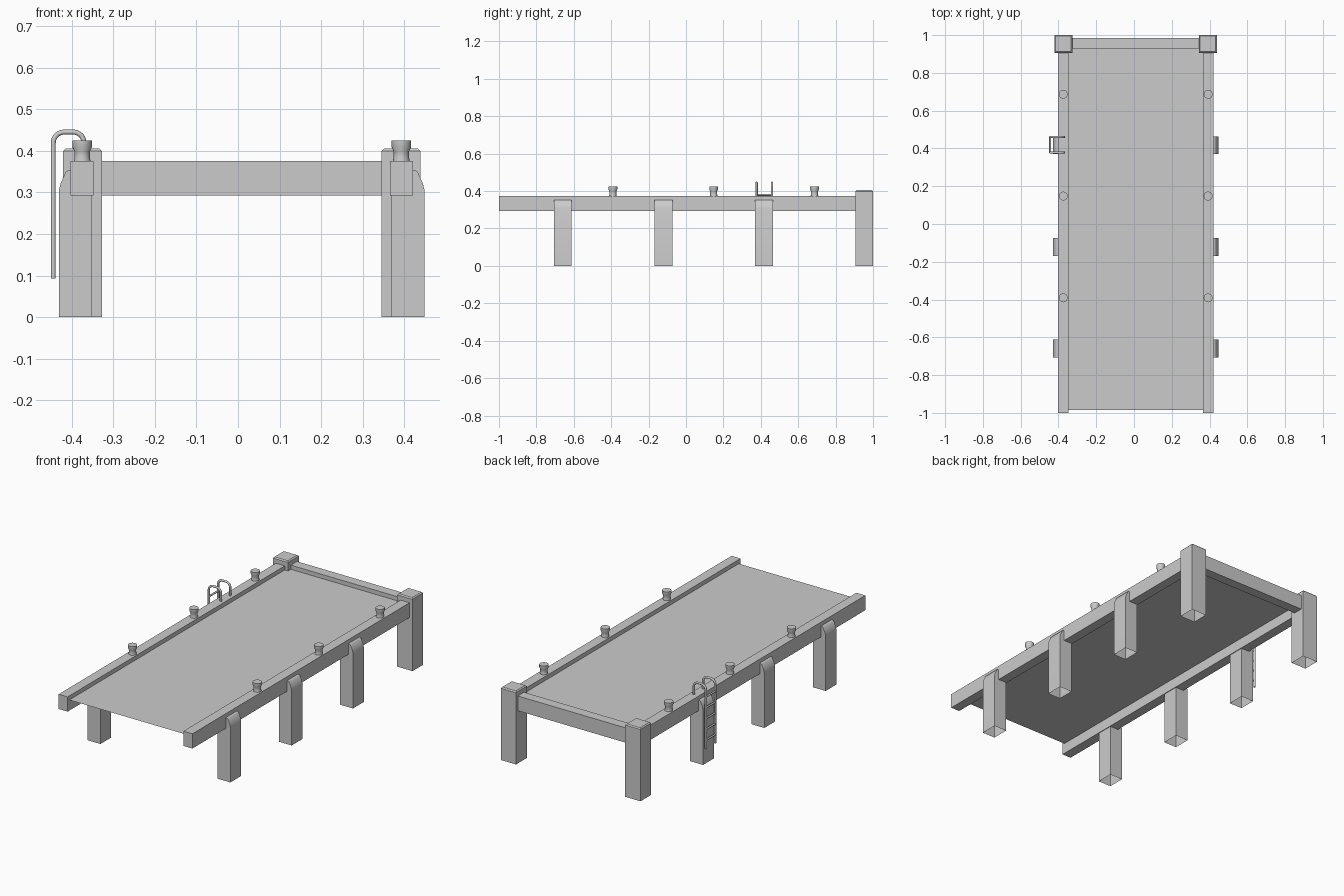
import bpy, bmesh, math
from mathutils import Vector

if "Cube" in bpy.data.objects:
    bpy.data.objects.remove(bpy.data.objects["Cube"])

CX = 0.009            # pier axis (the ladder shifts the overall bounds)
BEAM_Z = (0.293, 0.375)


def finish(name, bm, smooth=None):
    bmesh.ops.recalc_face_normals(bm, faces=bm.faces)
    me = bpy.data.meshes.new(name)
    bm.to_mesh(me)
    bm.free()
    ob = bpy.data.objects.new(name, me)
    bpy.context.collection.objects.link(ob)
    if smooth:
        bpy.ops.object.select_all(action='DESELECT')
        ob.select_set(True)
        bpy.context.view_layer.objects.active = ob
        bpy.ops.object.shade_smooth_by_angle(angle=math.radians(smooth))
    return ob


def box(name, x, y, z, bevel_top=0, open_bottom=False):
    bm = bmesh.new()
    bmesh.ops.create_cube(bm, size=1)
    for v in bm.verts:
        v.co = Vector([a + (b - a) * (c + 0.5) for (a, b), c in zip((x, y, z), v.co)])
    if bevel_top:
        edges = [e for e in bm.edges if all(v.co.z > z[1] - 1e-4 for v in e.verts)]
        bmesh.ops.bevel(bm, geom=edges, offset=bevel_top, segments=1, affect='EDGES')
    if open_bottom:
        low = [f for f in bm.faces if f.calc_center_median().z < z[0] + 1e-4]
        bmesh.ops.delete(bm, geom=low, context='FACES_ONLY')
    return finish(name, bm)


def pile(name, side, y):
    # side profile with a sloped shoulder, extruded along y
    prof = [(0.36, 0), (0.439, 0), (0.439, 0.307), (0.435, 0.322),
            (0.423, 0.349), (0.417, 0.353), (0.36, 0.353)]
    bm = bmesh.new()
    rings = [[bm.verts.new((CX + side * px, y + o, pz)) for px, pz in prof]
             for o in (-0.0475, 0.0475)]
    for r in rings:
        bm.faces.new(r)
    n = len(prof)
    for i in range(1, n):                 # first edge (the foot) stays open
        j = (i + 1) % n
        bm.faces.new((rings[0][i], rings[0][j], rings[1][j], rings[1][i]))
    finish(name, bm, 35)


def bollard(name, x, y):
    prof = [(0.0205, 0.373), (0.0185, 0.385), (0.0185, 0.398), (0.0235, 0.409),
            (0.0235, 0.425)]
    n = 20
    bm = bmesh.new()
    rings = [[bm.verts.new((x + r * math.cos(2 * math.pi * i / n),
                            y + r * math.sin(2 * math.pi * i / n), z)) for i in range(n)]
             for r, z in prof]
    for a, b in zip(rings, rings[1:]):
        for i in range(n):
            bm.faces.new((a[i], a[(i + 1) % n], b[(i + 1) % n], b[i]))
    bm.faces.new(rings[-1])
    finish(name, bm, 40)


def tube(name, pts, r):
    cu = bpy.data.curves.new(name, 'CURVE')
    cu.dimensions = '3D'
    cu.bevel_depth = r
    cu.bevel_resolution = 2
    cu.use_fill_caps = True
    sp = cu.splines.new('POLY')
    sp.points.add(len(pts) - 1)
    for p, co in zip(sp.points, pts):
        p.co = (*co, 1)
    ob = bpy.data.objects.new(name, cu)
    bpy.context.collection.objects.link(ob)


# deck: a single sheet set below the beam tops
bm = bmesh.new()
bm.faces.new([bm.verts.new((CX + x, y, 0.352)) for x, y in
              ((-0.365, -0.985), (0.365, -0.985), (0.365, 0.96), (-0.365, 0.96))])
finish("deck", bm)

# end beam
box("end_beam", (CX - 0.36, CX + 0.36), (0.93, 0.985), BEAM_Z)

for side, label in ((-1, "left"), (1, "right")):
    c = CX + side * 0.3835
    # side beam and corner post
    box(f"{label}_beam", (c - 0.0275, c + 0.0275), (-1, 0.95), BEAM_Z)
    p = CX + side * 0.3825
    box(f"{label}_corner_post", (p - 0.047, p + 0.047), (0.906, 1.0), (0, 0.405), 0.006, True)
    # piles and bollards
    for i in range(3):
        pile(f"{label}_pile_{i + 1}", side, -0.659 + 0.538 * i)
        bollard(f"{label}_bollard_{i + 1}", c, -0.391 + 0.539 * i)

# ladder: two hooked rails and rungs
R, LY, OUT, INN, TOP, B = 0.006, 0.419, -0.444, -0.370, 0.445, 0.026
for s, label in ((-1, "front"), (1, "back")):
    path = [(OUT, 0.093)]
    for cx, a0 in ((OUT + B, math.pi), (INN - B, math.pi / 2)):
        for i in range(7):
            a = a0 - math.pi / 2 * i / 6
            path.append((cx + B * math.cos(a), TOP - B + B * math.sin(a)))
    path.append((INN, 0.373))
    tube(f"ladder_rail_{label}", [(x, LY + s * 0.041, z) for x, z in path], R)
for i in range(5):
    z = 0.38 - 0.06 * i
    tube(f"ladder_rung_{i + 1}", [(OUT, LY - 0.041, z), (OUT, LY + 0.041, z)], 0.005)
